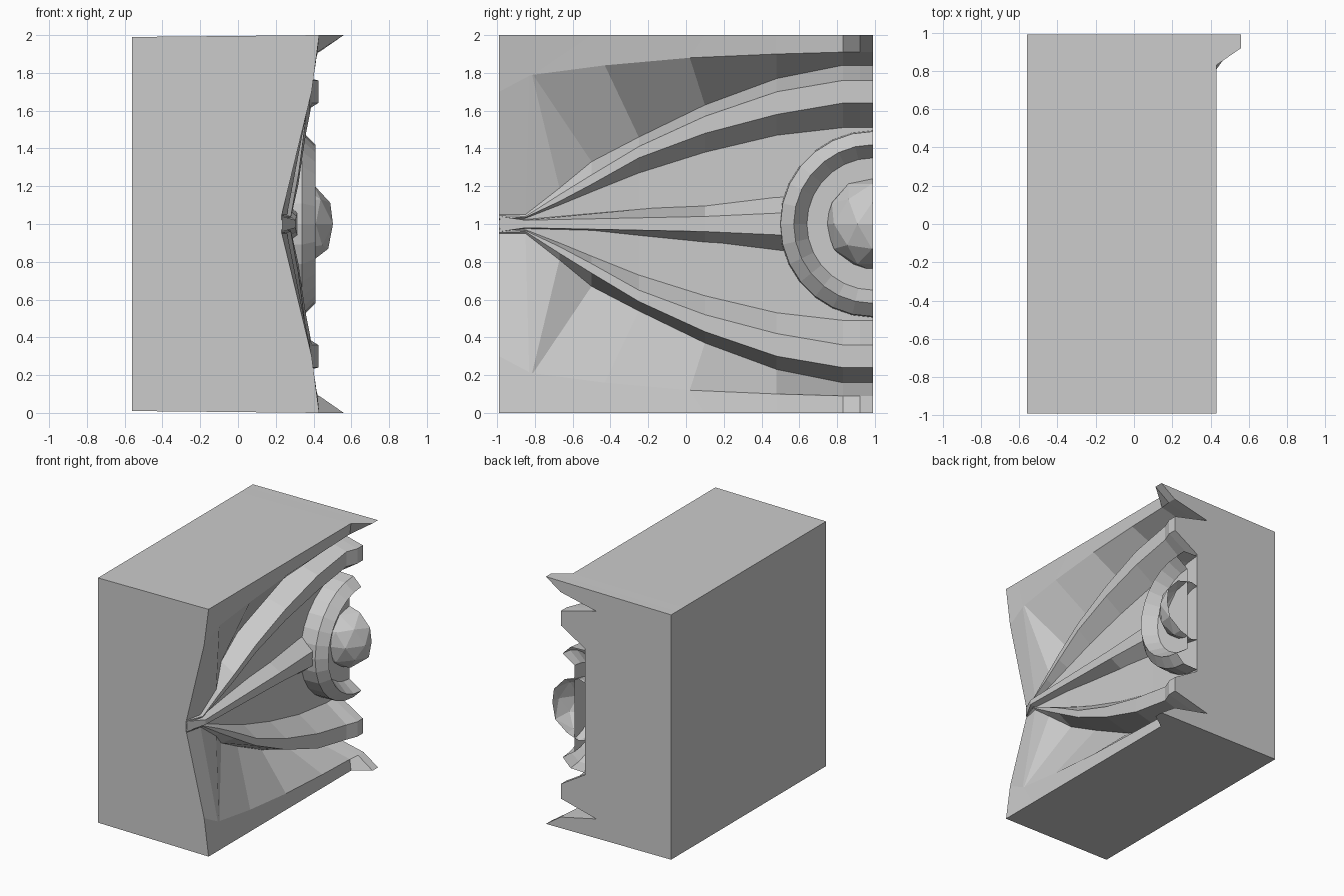
import bpy, bmesh, math
from mathutils import Matrix

if "Cube" in bpy.data.objects:
    bpy.data.objects.remove(bpy.data.objects["Cube"])

END = 0.99


def finish(bm, name, recalc=True):
    bmesh.ops.remove_doubles(bm, verts=bm.verts, dist=0.0005)
    if recalc:
        bmesh.ops.recalc_face_normals(bm, faces=bm.faces)
    me = bpy.data.meshes.new(name)
    bm.to_mesh(me)
    bm.free()
    ob = bpy.data.objects.new(name, me)
    bpy.context.collection.objects.link(ob)
    return ob


def loft(sections, name):
    """Skin closed cross-sections and cap both ends."""
    bm = bmesh.new()
    rings = [[bm.verts.new(p) for p in s] for s in sections]
    n = len(rings[0])
    for a, b in zip(rings, rings[1:]):
        for i in range(n):
            j = (i + 1) % n
            bm.faces.new((a[i], a[j], b[j], b[i]))
    bm.faces.new(rings[0])
    bm.faces.new(rings[-1])
    return finish(bm, name)


# Wall block with carved ribs: one value per station along y
# (heights measured from the mirror plane z = 1)
Y       = [-.99, -.85, -.67, -.50, -.25, .10, .48, .83, .92, END]
panel_z = [.02, .03, .10, .17, .27, .38, .47, .51, .51, .51]
panel_x = [.23, .255, .245, .235, .225, .215, .21, .21, .21, .21]
inner_z = [.03, .035, .12, .21, .35, .48, .58, .64, .64, .64]
outer_z = [.045, .04, .155, .26, .41, .57, .70, .76, .76, .76]
rib_x   = [.23, .28, .30, .32, .34, .36, .38, .39, .425, .425]
valley_z = [.05, .05, .19, .33, .46, .63, .77, .84, .84, .84]
valley_x = [.232, .26, .275, .20, .17, .14, .12, .11, .11, .11]
lip_y   = [-.99, -.83, -.815, -.81, -.43, .02, .48, .83, .92, END]
lip_z   = [.70, .785, .79, .79, .84, .88, .90, .91, .91, .91]
lip_x   = [.39, .40, .40, .40, .41, .415, .42, .42, .43, .43]

sections = []
for i, y in enumerate(Y):
    top_x = .56 if y > .9 else .43
    half = [
        (panel_x[i], y, panel_z[i]),
        (rib_x[i], y, inner_z[i]),
        (rib_x[i], y, outer_z[i]),
        (valley_x[i], y, valley_z[i]),
        (lip_x[i], lip_y[i], lip_z[i]),
        (top_x, y, 1.0),
        (-.56, y, .99),
    ]
    upper = [(x, yy, 1 + z) for x, yy, z in half]
    lower = [(x, yy, 1 - z) for x, yy, z in reversed(half)]
    sections.append(upper + lower)
loft(sections, "wall_block")

# Tapered central ridge: y, base half width, crest half width, crest x
ridge = []
for y, b, c, x in [(-.985, .045, .04, .235), (-.85, .03, .02, .305),
                   (.10, .11, .04, .31), (.54, .16, .06, .315)]:
    ridge.append([(.19, y, 1 - b), (x, y, 1 - c), (x, y, 1 + c), (.19, y, 1 + b)])
loft(ridge, "central_ridge")

# Half round ring with sunken disc, spun about the end of the wall
bm = bmesh.new()
prof = [(.495, .2), (.49, .34), (.42, .41), (.35, .305), (0, .305)]
vs = [bm.verts.new((x, END, 1 + r)) for r, x in prof]
es = [bm.edges.new(p) for p in zip(vs, vs[1:])]
bmesh.ops.spin(bm, geom=vs + es, cent=(0, END, 1), axis=(1, 0, 0),
               angle=math.pi, steps=14, use_duplicate=False)
# keep the half that lies on the wall
if min(v.co.y for v in bm.verts) > .9:
    for v in bm.verts:
        v.co.y = 2 * END - v.co.y
bm.normal_update()
if sum(f.normal.x * f.calc_area() for f in bm.faces) < 0:
    bmesh.ops.reverse_faces(bm, faces=bm.faces)
finish(bm, "round_ring", recalc=False)

# Faceted boss, cut at the end of the wall
bm = bmesh.new()
bmesh.ops.create_icosphere(bm, subdivisions=2, radius=.25,
                           matrix=Matrix.Translation((.265, .985, 1)))
bmesh.ops.bisect_plane(bm, geom=bm.verts[:] + bm.edges[:] + bm.faces[:],
                       plane_co=(0, END, 0), plane_no=(0, 1, 0), clear_outer=True)
finish(bm, "faceted_boss", recalc=False)
